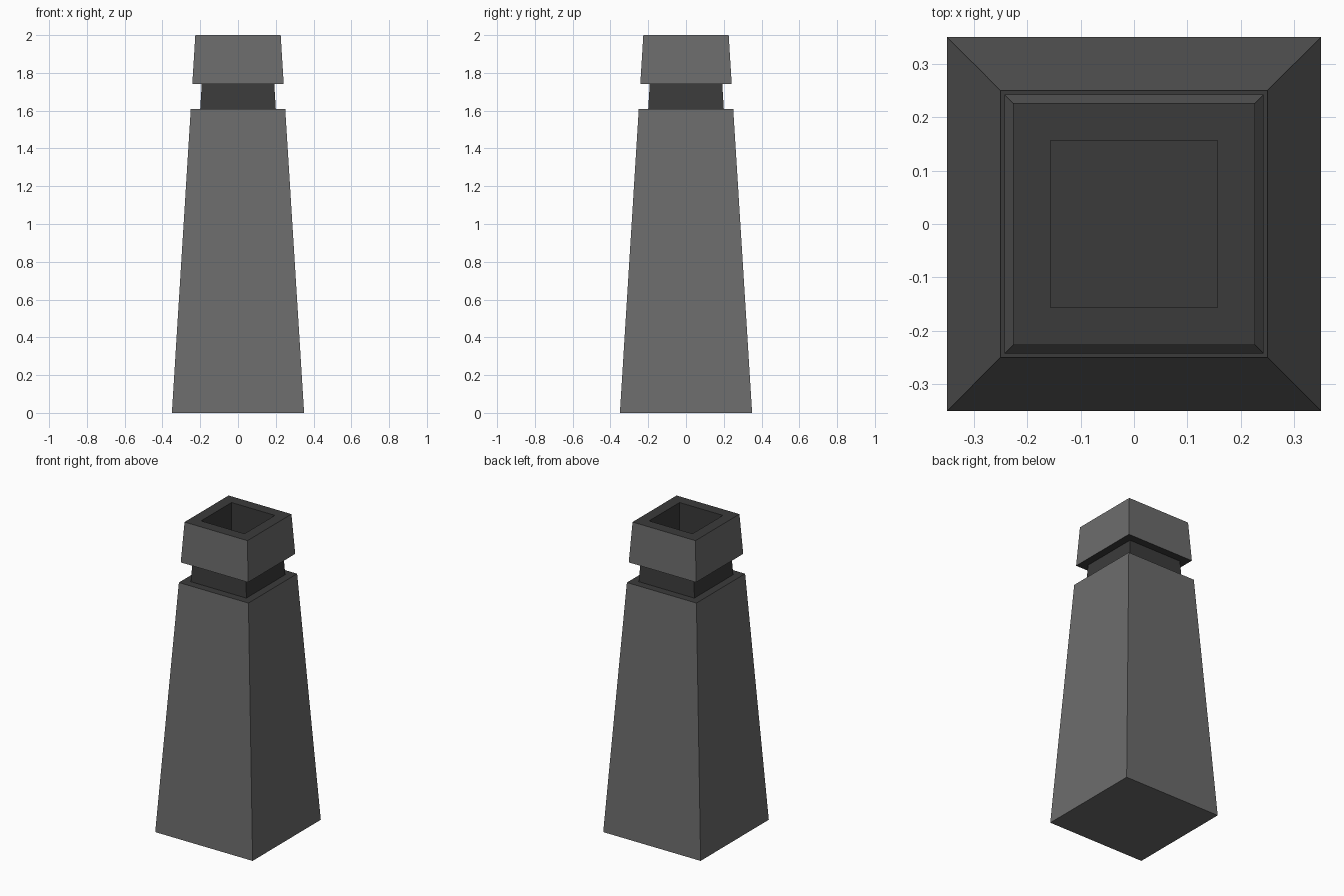
import bpy
import bmesh

if "Cube" in bpy.data.objects:
    bpy.data.objects.remove(bpy.data.objects["Cube"])


def material(name, value):
    mat = bpy.data.materials.new(name)
    mat.diffuse_color = (value, value, value, 1.0)
    mat.use_nodes = True
    mat.node_tree.nodes["Principled BSDF"].inputs["Base Color"].default_value = mat.diffuse_color
    return mat


MATS = [material("mid grey casing", 0.15), material("dark grey trim", 0.043)]
CASING, TRIM = 0, 1


def square_loft(name, profile, bands, start_cap=None, end_cap=None):
    """Skin square rings given as (half width, height); one material per band."""
    bm = bmesh.new()
    rings = [[bm.verts.new((sx * w, sy * w, z))
              for sx, sy in ((-1, -1), (1, -1), (1, 1), (-1, 1))]
             for w, z in profile]
    for lower, upper, mat in zip(rings, rings[1:], bands):
        for i in range(4):
            j = (i + 1) % 4
            bm.faces.new((lower[i], lower[j], upper[j], upper[i])).material_index = mat
    if start_cap is not None:
        bm.faces.new(rings[0][::-1]).material_index = start_cap
    if end_cap is not None:
        bm.faces.new(rings[-1]).material_index = end_cap
    mesh = bpy.data.meshes.new(name)
    bm.to_mesh(mesh)
    bm.free()
    for mat in MATS:
        mesh.materials.append(mat)
    obj = bpy.data.objects.new(name, mesh)
    bpy.context.collection.objects.link(obj)
    return obj


# Tapered body with a dark ledge running in to the neck
square_loft("tapered_body", [(0.35, 0), (0.25, 1.61), (0.20, 1.61)],
            [CASING, TRIM], start_cap=CASING)

# Recessed neck
square_loft("recessed_neck", [(0.20, 1.61), (0.192, 1.74)], [TRIM])

# Cap: dark underside, outer wall, dark rim, and dark square well with a floor
square_loft("hollow_cap",
            [(0.192, 1.74), (0.242, 1.74), (0.226, 2.0), (0.156, 2.0), (0.156, 1.74)],
            [TRIM, CASING, TRIM, TRIM], end_cap=TRIM)
